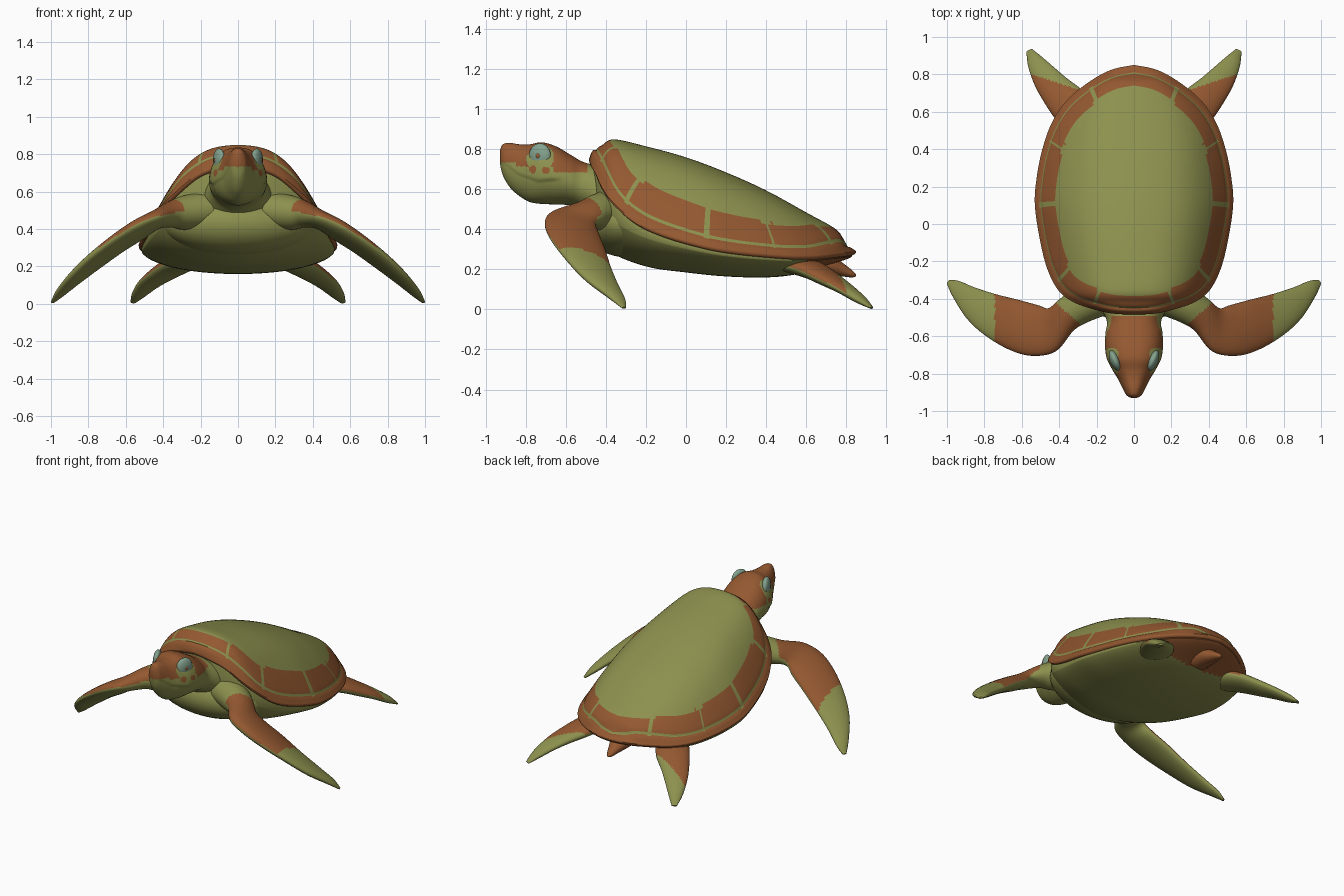
import bpy, bmesh, math
from mathutils import Vector

if "Cube" in bpy.data.objects:
    bpy.data.objects.remove(bpy.data.objects["Cube"])

# ---------- materials ----------
MATS = []
for n, c in (("olive_green", (0.268, 0.283, 0.076)), ("rust_brown", (0.295, 0.098, 0.030)),
             ("pale_teal", (0.23, 0.36, 0.27)), ("dark_teal", (0.10, 0.17, 0.13))):
    m = bpy.data.materials.new(n)
    m.diffuse_color = (*c, 1)
    m.use_nodes = True
    m.node_tree.nodes["Principled BSDF"].inputs["Base Color"].default_value = m.diffuse_color
    MATS.append(m)
GREEN, RUST, TEAL, DARK = range(4)


# ---------- helpers ----------
def spline(pts, t):
    """Catmull-Rom through tuples, t in 0..len-1."""
    i = min(int(t), len(pts) - 2)
    f = t - i
    p = [pts[max(0, min(len(pts) - 1, k))] for k in (i - 1, i, i + 1, i + 2)]
    return [0.5 * (2 * b + (c - a) * f + (2 * a - 5 * b + 4 * c - d) * f * f
                   + (3 * b - a - 3 * c + d) * f ** 3) for a, b, c, d in zip(*p)]


def resample(pts, n):
    return [spline(pts, (len(pts) - 1) * i / n) for i in range(n + 1)]


def lookup(table, v):
    """Linear lookup in rows sorted by their first value."""
    if v <= table[0][0]:
        return table[0][1:]
    for a, b in zip(table, table[1:]):
        if v <= b[0]:
            f = (v - a[0]) / max(b[0] - a[0], 1e-9)
            return [p + (q - p) * f for p, q in zip(a[1:], b[1:])]
    return table[-1][1:]


def loft(name, rings, colour, caps=True):
    """Skin closed rings; colour(centre, normal, ring, column) gives a material."""
    bm = bmesh.new()
    rows = [[bm.verts.new(p) for p in r] for r in rings]
    n = len(rows[0])
    tag = bm.faces.layers.int.new("cell")
    for i in range(len(rows) - 1):
        for j in range(n):
            k = (j + 1) % n
            f = bm.faces.new((rows[i][j], rows[i][k], rows[i + 1][k], rows[i + 1][j]))
            f[tag] = i * n + j
    if caps:
        bm.faces.new(rows[0])
        bm.faces.new(rows[-1])
    bmesh.ops.remove_doubles(bm, verts=bm.verts, dist=1e-5)
    bmesh.ops.recalc_face_normals(bm, faces=bm.faces)
    bm.normal_update()
    for f in bm.faces:
        f.material_index = colour(f.calc_center_median(), f.normal, f[tag] // n, f[tag] % n)
    bm.faces.layers.int.remove(tag)
    me = bpy.data.meshes.new(name)
    bm.to_mesh(me)
    bm.free()
    for m in MATS:
        me.materials.append(m)
    ob = bpy.data.objects.new(name, me)
    bpy.context.collection.objects.link(ob)
    bpy.ops.object.select_all(action='DESELECT')
    ob.select_set(True)
    bpy.context.view_layer.objects.active = ob
    bpy.ops.object.shade_smooth_by_angle(angle=math.radians(50))


def ball(name, loc, size, turn, mat):
    bpy.ops.mesh.primitive_uv_sphere_add(segments=40, ring_count=20, location=loc, rotation=(0, 0, turn))
    ob = bpy.context.object
    ob.name = name
    ob.scale = size
    ob.data.materials.append(MATS[mat])
    bpy.ops.object.shade_smooth()


# ---------- shell and belly share one rim outline (x, y, z) ----------
RIM = [(0, -.485, .75), (.12, -.478, .73), (.22, -.455, .69), (.32, -.42, .61),
       (.40, -.36, .53), (.46, -.25, .44), (.50, -.1, .375), (.53, .1, .32),
       (.52, .25, .295), (.49, .4, .28), (.44, .54, .27), (.36, .66, .27),
       (.24, .76, .28), (.12, .825, .287), (0, .85, .292)]
TOP = [(-.485, .75), (-.465, .795), (-.42, .82), (-.36, .85), (-.2, .815), (0, .76),
       (.2, .685), (.4, .595), (.6, .485), (.75, .40), (.8, .33), (.85, .292)]
BELLY = [(-.485, .53), (-.44, .40), (-.38, .29), (-.2, .215), (0, .185), (.2, .165),
         (.4, .16), (.55, .175), (.65, .205), (.8, .25), (.85, .28)]
HALF, CY = 160, 0.15
rim = resample(RIM, HALF)
by_y = [(y, max(x, 0), z) for x, y, z in rim]
top_tab, belly_tab = resample(TOP, 80), resample(BELLY, 80)


def height(x, y, table, power, ease):
    w, r = lookup(by_y, y)
    k = 1 - min(1, abs(x) / max(w, 1e-6)) ** 2
    return r + (lookup(table, y)[0] - r) * k ** (power - ease * k)


def ring(s, zfun):
    half = [(x * s, CY + (y - CY) * s, zfun(x * s, CY + (y - CY) * s, z)) for x, y, z in rim]
    return half + [(-x, y, z) for x, y, z in half[-2:0:-1]]


STEPS = sorted([math.sin(i / 36 * math.pi / 2) for i in range(37)] + [.934, .944])
LAST = len(STEPS) - 1
shell_rings = [ring(s, lambda x, y, z: height(x, y, top_tab, 1, .6)
                    - .010 * math.exp(-((s - .945) / .012) ** 2)) for s in STEPS]
shell_rings += [ring(s, lambda x, y, z: z - d) for s, d in ((.997, .012), (.98, .02), (.85, .015))]
SEAMS = (2, 4.4, 7, 9.4, 12)      # scute joints, as positions along RIM


def shell_colour(c, n, i, j):
    if i >= LAST:
        return RUST
    s = (STEPS[i] + STEPS[i + 1]) / 2
    t = (j + .5 if j < HALF else 2 * HALF - j - .5) / HALF * 14
    gap = min(abs(t - q) for q in SEAMS)
    inner = .79 + .05 * math.cos(math.pi * t / 14) ** 2 + .02 * max(0, 1 - gap / .25)
    if s < inner or .934 < s < .944 or (s < .95 and gap < .07):
        return GREEN
    return RUST


loft("shell", shell_rings, shell_colour, False)

belly_rings = [ring(s * .965, lambda x, y, z: height(x, y, belly_tab, .5, 0)) for s in STEPS]
belly_rings += [ring(s, lambda x, y, z: z - d) for s, d in ((.972, .025), (.965, .008))]
loft("belly", belly_rings, lambda c, n, i, j: RUST if c.y > .6 else GREEN, False)
ball("chest", (0, -.29, .43), (.40, .225, .17), 0, GREEN)

# ---------- head and neck: (y, half width, bottom, top) ----------
HEAD = [(-.93, .015, .73, .795), (-.915, .04, .67, .825), (-.88, .06, .61, .832),
        (-.83, .085, .565, .825), (-.78, .115, .537, .825), (-.72, .145, .527, .835),
        (-.65, .155, .525, .815), (-.58, .152, .52, .775), (-.52, .145, .50, .74),
        (-.44, .18, .44, .715), (-.36, .20, .40, .69)]
MOUTH = [(-.93, .74), (-.90, .735), (-.84, .685), (-.74, .65), (-.61, .66)]
head_rings = []
for y, w, b, t in resample(HEAD, 110):
    r = []
    lip = lookup(MOUTH, y)[0]
    fade = max(0, min(1, (-.61 - y) / .06))
    for k in range(120):
        a = 2 * math.pi * k / 120
        ca, sa = math.cos(a), math.sin(a)
        x = w * math.copysign(abs(ca) ** (.78 if sa > 0 else 1.1), ca) * (1 - .06 * sa)
        z = (b + t) / 2 + (t - b) / 2 * sa
        # lower jaw sits inside the upper lip
        x *= 1 - .06 * fade * max(0, min(1, (lip - z) / .015))
        r.append((x, y, z))
    head_rings.append(r)


def head_colour(c, n, i, j):
    if any(math.hypot(c.y - a, c.z - b) < .019 for a, b in ((-.765, .70), (-.70, .695))):
        return RUST
    if abs(c.x) > .085 and math.hypot(c.y + .73, c.z - .76) < .07:
        return GREEN
    line = .735 if c.y < -.85 else .715 if c.y < -.66 else .685
    return RUST if c.z > line and c.y < -.49 else GREEN


loft("head", head_rings, head_colour)

# ---------- eyes, set into the sides of the head ----------
for side, word in ((1, "right"), (-1, "left")):
    out = Vector((side * math.cos(.4), -math.sin(.4), 0))
    eye = Vector((side * .101, -.73, .768))
    ball("eye_" + word, eye, (.027, .058, .062), -side * .4, TEAL)
    ball("iris_" + word, eye + out * .024, (.005, .015, .016), -side * .4, DARK)
    ball("pupil_" + word, eye + out * .027, (.004, .010, .011), -side * .4, RUST)

# ---------- flippers: leading x, y, trailing x, y, height, half thickness ----------
FRONT = [(.13, -.48, .23, -.28, .50, .10), (.26, -.53, .33, -.35, .485, .09),
         (.33, -.575, .40, -.405, .475, .068), (.42, -.68, .455, -.45, .45, .05),
         (.54, -.705, .51, -.435, .40, .048), (.66, -.675, .62, -.405, .325, .043),
         (.79, -.60, .74, -.375, .23, .036), (.89, -.51, .85, -.34, .14, .03),
         (.965, -.395, .935, -.305, .06, .02), (1.0, -.32, .985, -.30, .008, .006)]
HIND = [(.34, .46, .20, .62, .23, .05), (.42, .56, .27, .71, .195, .045),
        (.48, .65, .36, .78, .15, .038), (.53, .74, .43, .84, .105, .03),
        (.565, .84, .50, .90, .05, .022), (.575, .92, .545, .935, .008, .006)]


def flipper(name, stations, side, colour, tilt, n=90):
    rows = resample(stations, n)
    mids = [Vector(((a + c) / 2, (b + d) / 2, z)) for a, b, c, d, z, h in rows]
    rings = []
    for i, (a, b, c, d, z, h) in enumerate(rows):
        chord = Vector((a - c, b - d, 2 * tilt * math.sin(math.pi * i / n))) / 2
        up = chord.cross(mids[min(i + 1, n)] - mids[max(i - 1, 0)]).normalized()
        angles = [2 * math.pi * k / 48 for k in range(48)]
        pts = [mids[i] + chord * math.cos(t) + up * h * math.sin(t) for t in angles]
        rings.append([(p.x * side, p.y, max(p.z, 0)) for p in pts])
    loft(name, rings, colour)


def front_colour(c, n, i, j):
    return RUST if n.z > .2 and abs(c.x) < .745 and c.y < .87 * abs(c.x) - .785 else GREEN


def hind_colour(c, n, i, j):
    return RUST if n.z > .1 and c.y < .62 + .33 * abs(c.x) else GREEN


for side, word in ((1, "right"), (-1, "left")):
    flipper("front_flipper_" + word, FRONT, side, front_colour, .028)
    flipper("hind_flipper_" + word, HIND, side, hind_colour, .008)

# ---------- tail: y, z, radius ----------
TAIL = [(.62, .245, .07), (.72, .225, .055), (.78, .20, .035), (.83, .178, .018), (.85, .170, .004)]
tail_rings = [[(r * 1.2 * math.cos(k * math.pi / 12), y, z + r * math.sin(k * math.pi / 12))
               for k in range(24)] for y, z, r in resample(TAIL, 24)]
loft("tail", tail_rings, lambda c, n, i, j: RUST)
